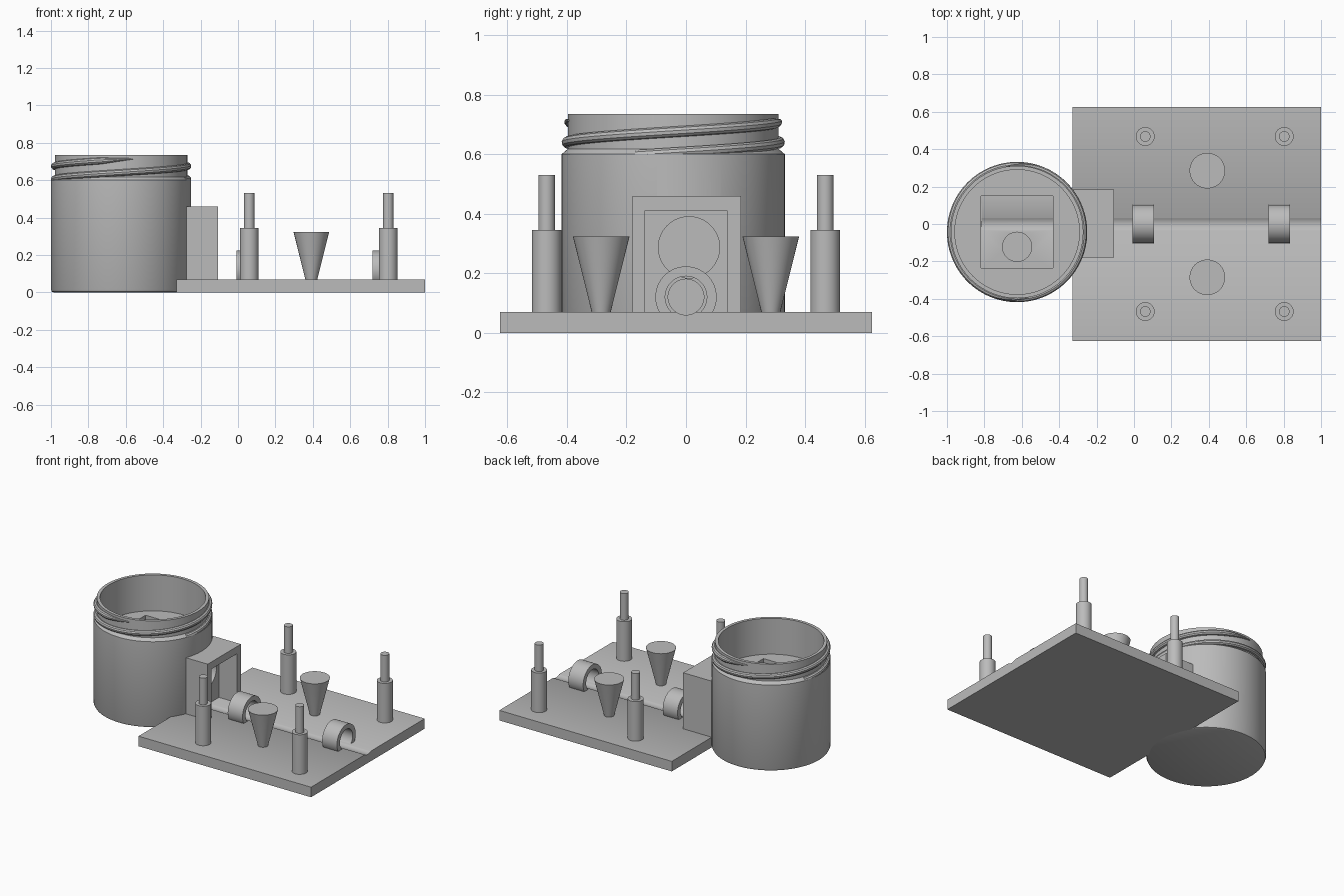
import bpy, bmesh
from math import sin, cos, pi, radians
from mathutils import Matrix, Vector

if "Cube" in bpy.data.objects:
    bpy.data.objects.remove(bpy.data.objects["Cube"])

grey = bpy.data.materials.new("plain grey")
grey.use_nodes = True
colour = (0.5, 0.5, 0.5, 1)
grey.diffuse_color = colour
grey.node_tree.nodes["Principled BSDF"].inputs["Base Color"].default_value = colour

JAR = Vector((-0.625, -0.043, 0))
AXLE_Z = 0.12
DECK = 0.07


def select(ob):
    bpy.ops.object.select_all(action='DESELECT')
    ob.select_set(True)
    bpy.context.view_layer.objects.active = ob


def finish(ob):
    select(ob)
    ob.data.materials.clear()
    ob.data.materials.append(grey)
    bpy.ops.object.shade_smooth_by_angle(angle=radians(35))


def make(name, bm):
    bmesh.ops.recalc_face_normals(bm, faces=bm.faces)
    me = bpy.data.meshes.new(name)
    bm.to_mesh(me)
    bm.free()
    ob = bpy.data.objects.new(name, me)
    bpy.context.collection.objects.link(ob)
    return ob


def box(name, lo, hi):
    lo, hi = Vector(lo), Vector(hi)
    bm = bmesh.new()
    bmesh.ops.create_cube(bm, size=1, matrix=Matrix.Translation((lo + hi) / 2)
                          @ Matrix.Diagonal((*(hi - lo), 1)))
    return make(name, bm)


def lathe(name, profile, origin, along_x=False, closed=False, steps=96):
    """Spin (radius, height) points around z, or around x."""
    bm = bmesh.new()
    rings = []
    for r, h in profile:
        rings.append([bm.verts.new((r * cos(2 * pi * i / steps),
                                    r * sin(2 * pi * i / steps), h)) for i in range(steps)])
    pairs = list(zip(rings, rings[1:]))
    if closed:
        pairs.append((rings[-1], rings[0]))
    else:
        bm.faces.new(rings[0])
        bm.faces.new(rings[-1])
    for a, b in pairs:
        for i in range(steps):
            j = (i + 1) % steps
            bm.faces.new((a[i], a[j], b[j], b[i]))
    turn = Matrix.Rotation(pi / 2, 4, 'Y') if along_x else Matrix()
    bm.transform(Matrix.Translation(origin) @ turn)
    return make(name, bm)


def rod(name, r, x0, x1, y, z):
    return lathe(name, [(r, x0), (r, x1)], (0, y, z), along_x=True, steps=64)


def cut(ob, cutters):
    select(ob)
    for c in cutters:
        mod = ob.modifiers.new("cut", 'BOOLEAN')
        mod.operation = 'DIFFERENCE'
        mod.solver = 'EXACT'
        mod.object = c
        bpy.ops.object.modifier_apply(modifier=mod.name)


# Main bodies
plate = box("base_plate", (-0.328, -0.625, 0), (1, 0.625, DECK))
jar = lathe("jar_body", [(0.36, 0), (0.37, 0.004), (0.375, 0.015), (0.375, 0.6),
                         (0.354, 0.618), (0.354, 0.735), (0.333, 0.735), (0.333, 0.485)],
            JAR, steps=128)
housing = box("side_housing", (-0.33, -0.18, 0.03), (-0.107, 0.185, 0.46))

# Cutters: axle bore, chamber under the jar floor, window, drain pocket, recess
bore = rod("bore_cutter", 0.06, -0.816, 1.1, 0, AXLE_Z)
chamber = box("chamber_cutter", (-0.817, -0.235, DECK), (-0.432, 0.15, 0.6))
window = rod("window_cutter", 0.103, -0.5, -0.2, 0.01, 0.287)
pocket = lathe("pocket_cutter", [(0.078, 0.04), (0.078, 0.1)], (JAR.x, -0.122, 0), steps=64)
recess = box("recess_cutter", (-0.245, -0.14, DECK), (0, 0.14, 0.41))

cut(plate, [bore])
cut(jar, [chamber, window, pocket, bore])
cut(housing, [recess, window, bore])
for helper in (bore, chamber, window, pocket, recess):
    bpy.data.objects.remove(helper)
for body in (plate, jar, housing):
    finish(body)

# Double-start screw thread on the jar neck
for k in range(2):
    cu = bpy.data.curves.new("jar_thread", 'CURVE')
    cu.dimensions = '3D'
    cu.bevel_depth = 0.018
    cu.bevel_resolution = 3
    cu.use_fill_caps = True
    count = 90
    sp = cu.splines.new('POLY')
    sp.points.add(count)
    for i, p in enumerate(sp.points):
        deg = -20 + 300 * i / count
        a = radians(deg + 180 * k)
        p.co = (JAR.x + 0.357 * cos(a), JAR.y + 0.357 * sin(a), 0.605 + 0.14 * deg / 360, 1)
        p.radius = min(1, 0.15 + (count - i) / 10)
    ob = bpy.data.objects.new(f"jar_thread_{k + 1}", cu)
    bpy.context.collection.objects.link(ob)
    select(ob)
    bpy.ops.object.convert(target='MESH')
    finish(bpy.context.view_layer.objects.active)

# Axle rings
for x, end in ((-0.007, "inner"), (0.72, "outer")):
    ring = lathe(f"axle_ring_{end}", [(0.103, x), (0.103, x + 0.114), (0.07, x + 0.114), (0.07, x)],
                 (0, 0, AXLE_Z), along_x=True, closed=True, steps=64)
    finish(ring)

# Stepped posts and tapered supports on both sides
for s, side in ((1, "back"), (-1, "front")):
    for x, end in ((0.06, "inner"), (0.803, "outer")):
        finish(lathe(f"post_{side}_{end}",
                     [(0.05, 0.06), (0.05, 0.345), (0.028, 0.345), (0.028, 0.53)],
                     (x, s * 0.468, 0), steps=48))
    finish(lathe(f"tapered_support_{side}", [(0.03, 0.06), (0.032, DECK), (0.095, 0.323)],
                 (0.392, s * 0.285, 0), steps=64))
